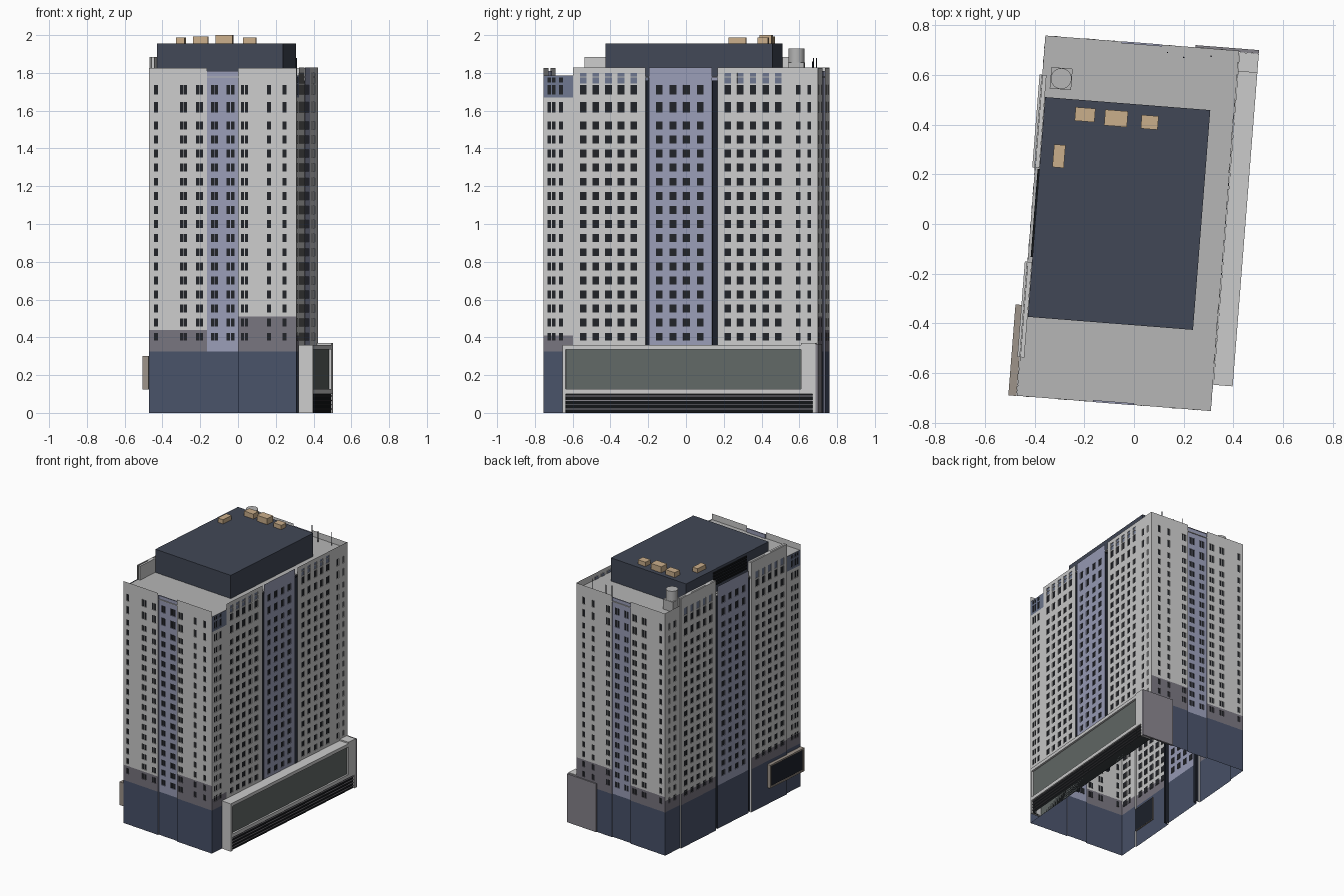
import bpy, bmesh, math
from mathutils import Matrix, Vector

if "Cube" in bpy.data.objects:
    bpy.data.objects.remove(bpy.data.objects["Cube"])

ROT = math.radians(-4.5)          # whole building is turned slightly about z
ROOF = 1.78
mats = {}

def mat(name):
    if name not in mats:
        m = bpy.data.materials.new(name)
        h = COL[name]
        m.diffuse_color = [(int(h[i:i + 2], 16) / 255) ** 2.2 for i in (0, 2, 4)] + [1]
        m.use_nodes = True
        m.node_tree.nodes["Principled BSDF"].inputs["Base Color"].default_value = m.diffuse_color
        mats[name] = m
    return mats[name]

COL = dict(wall="CDCDCA", navy="4A5369", purple="989CB6", band="77747E", glass="26282C",
           tint="6E778E", slot="22262F", tan="C9AD8A", roof="B4B4B4", dark_roof="434957",
           shop_glass="626866", brown="9C9288", black="1A1C1E", panel="85828A")
NAMES = list(COL)

def finish(name, bm, colors):
    me = bpy.data.meshes.new(name)
    bm.to_mesh(me)
    bm.free()
    ob = bpy.data.objects.new(name, me)
    for c in colors:
        me.materials.append(mat(c))
    ob.rotation_euler.z = ROT
    bpy.context.collection.objects.link(ob)
    return ob

def box(name, u, v, z, color, open_bottom=False):
    bm = bmesh.new()
    lo, hi = Vector((u[0], v[0], z[0])), Vector((u[1], v[1], z[1]))
    size = hi - lo
    bmesh.ops.create_cube(bm, size=1, matrix=Matrix.Translation((lo + hi) / 2) @ Matrix.Diagonal((*size, 1)))
    if open_bottom:
        bm.faces.ensure_lookup_table()
        bmesh.ops.delete(bm, geom=[f for f in bm.faces if f.normal.z < -.5], context='FACES')
    return finish(name, bm, [color])

def cyl(name, u, v, r, z, color, n=24):
    bm = bmesh.new()
    bmesh.ops.create_cone(bm, cap_ends=True, segments=n, radius1=r, radius2=r, depth=z[1] - z[0],
                          matrix=Matrix.Translation((u, v, (z[0] + z[1]) / 2)))
    ob = finish(name, bm, [color])
    for p in ob.data.polygons:
        p.use_smooth = abs(p.normal.z) < .5
    return ob

# window rows shared by all facades
ROWS = [(.382 + .0746 * i, .424 + .0746 * i) for i in range(16)] + [(1.59, 1.645), (1.685, 1.737)]
RECESS = .005

def facade(name, P, flip, s, top, d, bands, cols, tops=None):
    """Wall strip with recessed windows. bands: [(upper z, colour)]; tops: (z0, z1, colour) extra row."""
    bm = bmesh.new()
    rows = [(a, b, "glass") for a, b in ROWS] if cols else []
    if tops:
        rows.append(tops)
    ss = sorted({*s, *(x for c in cols for x in c)})
    zs = sorted({0, top, *(b[0] for b in bands if b[0] < top), *(x for r in rows for x in r[:2])})

    def quad(pts, color):
        vs = [bm.verts.new(P(*p)) for p in pts]
        f = bm.faces.new(vs[::-1] if flip else vs)
        f.material_index = NAMES.index(color)

    for a, b in zip(ss, ss[1:]):
        incol = any(c[0] < (a + b) / 2 < c[1] for c in cols)
        for y, z in zip(zs, zs[1:]):
            m = (y + z) / 2
            wall = next(c for t, c in bands if m < t)
            pane = next((r[2] for r in rows if r[0] < m < r[1]), None) if incol else None
            if pane is None:
                quad([(a, y, d), (b, y, d), (b, z, d), (a, z, d)], wall)
                continue
            e = d + RECESS
            quad([(a, y, e), (b, y, e), (b, z, e), (a, z, e)], pane)
            ring = [(a, y), (b, y), (b, z), (a, z)]
            for (p, q), (r, t) in zip(ring, ring[1:] + ring[:1]):
                quad([(p, q, d), (r, t, d), (r, t, e), (p, q, e)], wall)
    if d:                          # flanks and cap closing a stepped strip
        for t in s:
            quad([(t, 0, d), (t, 0, 0), (t, top, 0), (t, top, d)], bands[-1][1])
        quad([(s[0], top, d), (s[1], top, d), (s[1], top, 0), (s[0], top, 0)], bands[-1][1])
    bmesh.ops.remove_doubles(bm, verts=bm.verts, dist=1e-5)
    finish(name, bm, NAMES)

def pair(a, b):                    # double window with a mullion
    m = (a + b) / 2
    return [(a, m - .002), (m + .002, b)]

# front and back walls
for side, P, flip in (("front", lambda s, z, d: (s, -.727 + d, z), False),
                      ("back", lambda s, z, d: (s, .729 - d, z), True)):
    facade(side + "_wall_left", P, flip, (-.416, -.108), 1.825, 0,
           [(.325, "navy"), (.44, "band"), (9, "wall")],
           [(-.388, -.367)] + pair(-.25, -.213) + pair(-.165, -.128))
    facade(side + "_wall_center", P, flip, (-.108, .057), 1.81, .008,
           [(.325, "navy"), (9, "purple")], pair(-.086, -.049) + pair(-.004, .037))
    facade(side + "_wall_right", P, flip, (.057, .368), 1.825, 0,
           [(.325, "navy"), (.51, "band"), (9, "wall")],
           pair(.073, .11) + [(.21, .232), (.294, .316)])

# long side walls
TINT = (1.745, 1.8, "tint")
for side, P, flip in (("right", lambda s, z, d: (.368 - d, s, z), False),
                      ("left", lambda s, z, d: (-.416 + d, s, z), True)):
    left = side == "left"
    low = [(.325, "navy")] + ([(.41, "band")] if left else [])
    out, top = (-.01, 1.885) if left else (0, 1.828)
    facade(side + "_wall_front_end", P, flip, (-.727, -.57), 1.785, 0,
           [(.325, "navy"), (.41, "band"), (1.67, "wall"), (9, "tint")],
           pair(-.706, -.664) + [(-.645, -.623)], (1.75, 1.775, "glass"))
    facade(side + "_wall_front_bay", P, flip, (-.57, -.185), top, out, low + [(9, "wall")],
           [(-.535 + .067 * i, -.499 + .067 * i) for i in range(5)], TINT)
    facade(side + "_slot_front", P, flip, (-.185, -.168), 1.76, .025, [(9, "slot")], [])
    facade(side + "_wall_center", P, flip, (-.168, .168), 1.828, 0, [(.325, "navy"), (9, "purple")],
           [(-.131 + .0725 * i, -.095 + .0725 * i) for i in range(4)])
    facade(side + "_slot_back", P, flip, (.168, .195), 1.76, .025, [(9, "slot")], [])
    facade(side + "_wall_back_bay", P, flip, (.195, .57), top, out, low + [(9, "wall")],
           [(.234 + .067 * i, .268 + .067 * i) for i in range(5)], TINT)
    facade(side + "_wall_back_end", P, flip, (.57, .729), 1.828, 0, low + [(9, "wall")],
           [(.614, .637), (.675, .693)])

# roof deck, rooftop screens and penthouse
box("roof_deck", (-.415, .367), (-.726, .728), (ROOF - .005, ROOF), "roof")
for n, v in (("front", (-.57, -.185)), ("back", (.195, .57))):
    box("roof_screen_" + n, (-.414, -.398), v, (ROOF, 1.885), "wall")
box("penthouse", (-.397, .27), (-.406, .481), (ROOF, 1.955), "dark_roof")
for i in range(5):
    z = 1.835 + i * .022
    box(f"penthouse_louver_{i}", (-.404, -.397), (-.165, .19), (z, z + .013), "black")

# rooftop units (placed from plan coordinates, turned with the building)
inv = Matrix.Rotation(-ROT, 3, 'Z')
for i, (x, y, w, l, t) in enumerate([(-.197, .44, .08, .055, 1.992), (-.072, .425, .092, .064, 2.0),
                                     (.063, .409, .068, .055, 1.987), (-.302, .273, .046, .092, 1.987)]):
    c = inv @ Vector((x, y, 0))
    box(f"roof_unit_{i}", (c.x - w / 2, c.x + w / 2), (c.y - l / 2, c.y + l / 2), (1.955, t), "tan")
t = inv @ Vector((-.293, .585, 0))
box("tank_base", (t.x - .043, t.x + .043), (t.y - .043, t.y + .043), (ROOF, 1.855), "roof")
cyl("water_tank", t.x, t.y, .042, (1.855, 1.93), "roof")
for i, (x, y, h) in enumerate([(.135, .69, 1.88), (.2, .67, 1.86), (.31, .675, 1.88)]):
    p = inv @ Vector((x, y, 0))
    cyl(f"antenna_{i}", p.x, p.y, .003, (ROOF, h), "slot", 8)

# podium along the right side: frame, recessed glazing, louvers
U0, U1, V0, V1 = .369, .447, -.62, .722
box("podium_core", (U0, U1 - .014), (V0 + .002, V1 - .002), (0, .355), "shop_glass", True)
box("podium_top", (U0, U1), (V0, V1), (.335, .36), "wall")
box("podium_sill", (U0, U1), (V0, V1), (.1, .127), "wall")
box("podium_front_end", (U0, U1), (V0, V0 + .016), (0, .36), "wall")
box("podium_back_end", (U0, U1), (.645, V1), (.1, .37), "wall")
box("podium_back_pier", (U0, U1), (.708, V1), (0, .1), "wall")
box("podium_louver_back", (U0, U1 - .01), (V0 + .016, .708), (0, .1), "black", True)
for i in range(4):
    z = .018 + i * .023
    box(f"podium_slat_{i}", (U1 - .01, U1 - .003), (V0 + .016, .708), (z, z + .004), "panel")
box("podium_back_panel", (.19, .447), (.7225, .737), (0, .365), "panel")

# sign-like blank panel on the left side near the front
Z0, Z1, A, B = .125, .3, -.727, -.36
box("side_panel", (-.444, -.417), (A + .002, B - .002), (Z0 + .002, Z1 - .002), "slot")
for n, v, z in (("top", (A, B), (Z1 - .012, Z1)), ("bottom", (A, B), (Z0, Z0 + .012)),
                ("front", (A, A + .012), (Z0, Z1)), ("back", (B - .012, B), (Z0, Z1))):
    box("side_panel_frame_" + n, (-.45, -.417), v, z, "brown")
